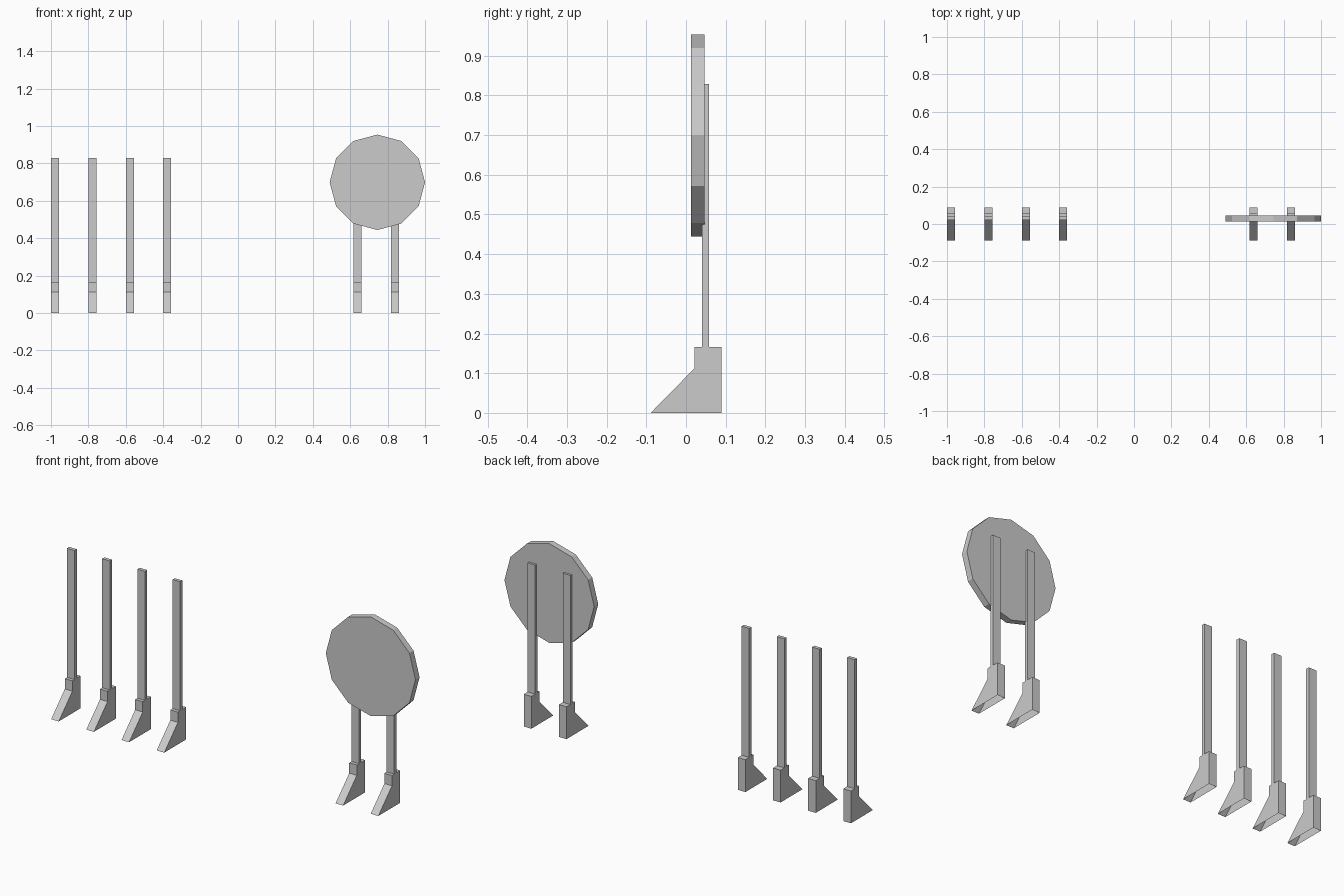
import bpy, bmesh, math
from mathutils import Matrix

if "Cube" in bpy.data.objects:
    bpy.data.objects.remove(bpy.data.objects["Cube"])

WIDTH = 0.043
LEFT_EDGES = [-1.0, -0.8, -0.6, -0.4, 0.617, 0.817]


def finish(bm, name):
    bmesh.ops.recalc_face_normals(bm, faces=bm.faces)
    mesh = bpy.data.meshes.new(name)
    bm.to_mesh(mesh)
    bm.free()
    obj = bpy.data.objects.new(name, mesh)
    bpy.context.collection.objects.link(obj)
    return obj


def extrude_profile(name, profile, x0, open_bottom=False):
    """Extrude a (y, z) profile along x."""
    bm = bmesh.new()
    face = bm.faces.new([bm.verts.new((x0, y, z)) for y, z in profile])
    ext = bmesh.ops.extrude_face_region(bm, geom=[face], use_keep_orig=True)
    verts = [g for g in ext["geom"] if isinstance(g, bmesh.types.BMVert)]
    bmesh.ops.translate(bm, verts=verts, vec=(WIDTH, 0, 0))
    bmesh.ops.recalc_face_normals(bm, faces=bm.faces)
    if open_bottom:
        low = [f for f in bm.faces if all(v.co.z < 1e-4 for v in f.verts)]
        bmesh.ops.delete(bm, geom=low, context='FACES_ONLY')
    return finish(bm, name)


# Wedge feet, hollow underneath, each carrying a thin upright slat
FOOT = [(-0.089, 0), (0.089, 0), (0.089, 0.166), (0.022, 0.166), (0.022, 0.113)]
POST = [(0.04, 0.166), (0.058, 0.166), (0.058, 0.829), (0.04, 0.829)]
for i, x in enumerate(LEFT_EDGES, 1):
    extrude_profile(f"foot_{i}", FOOT, x, open_bottom=True)
    extrude_profile(f"post_{i}", POST, x)

# Twelve-sided round panel on the right-hand pair of posts
bm = bmesh.new()
bmesh.ops.create_cone(bm, cap_ends=True, segments=12, radius1=0.255, radius2=0.255,
                      depth=0.033,
                      matrix=Matrix.Translation((0.745, 0.0295, 0.699))
                      @ Matrix.Rotation(math.pi / 2, 4, 'X'))
finish(bm, "round_panel")
